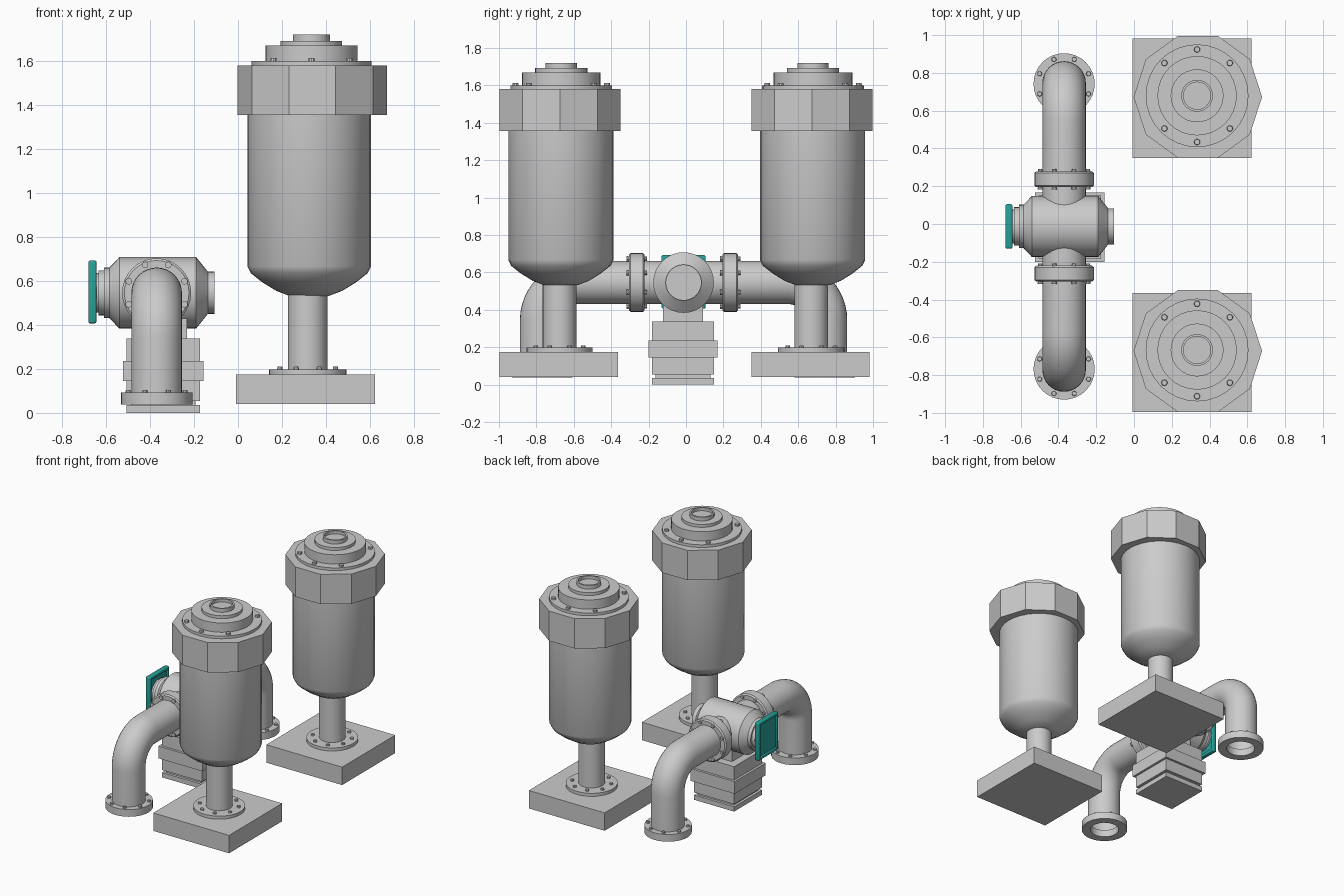
import bpy, bmesh, math
from mathutils import Matrix, Vector

if "Cube" in bpy.data.objects:
    bpy.data.objects.remove(bpy.data.objects["Cube"])

AXES = {'Z': Matrix.Identity(4), 'X': Matrix.Rotation(math.pi / 2, 4, 'Y'),
        'Y': Matrix.Rotation(-math.pi / 2, 4, 'X')}


def finish(name, bm, smooth=True):
    bmesh.ops.recalc_face_normals(bm, faces=bm.faces)
    me = bpy.data.meshes.new(name)
    bm.to_mesh(me)
    bm.free()
    ob = bpy.data.objects.new(name, me)
    bpy.context.collection.objects.link(ob)
    if smooth:
        bpy.ops.object.select_all(action='DESELECT')
        bpy.context.view_layer.objects.active = ob
        ob.select_set(True)
        bpy.ops.object.shade_smooth_by_angle(angle=math.radians(30))
    return ob


def lathe(name, profile, loc, axis='Z', n=32, smooth=True):
    """Revolve (radius, height) points; a closed profile makes a ring."""
    bm = bmesh.new()
    vs = [bm.verts.new((r, 0, h)) for r, h in profile]
    es = [bm.edges.new(p) for p in zip(vs, vs[1:])]
    bmesh.ops.spin(bm, geom=vs + es, cent=(0, 0, 0), axis=(0, 0, 1),
                   angle=math.tau, steps=n)
    bmesh.ops.remove_doubles(bm, verts=bm.verts, dist=1e-4)
    bm.transform(Matrix.Translation(loc) @ AXES[axis])
    return finish(name, bm, smooth)


def box(name, center, size, bevel=0):
    bm = bmesh.new()
    bmesh.ops.create_cube(bm, size=1)
    bm.transform(Matrix.Translation(center) @ Matrix.Diagonal((*size, 1)))
    if bevel:
        bmesh.ops.bevel(bm, geom=bm.edges[:], offset=bevel, segments=3,
                        affect='EDGES', profile=0.5)
    return finish(name, bm, bool(bevel))


def bolts(name, loc, axis, radius, angles, size=0.015, height=0.012):
    bm = bmesh.new()
    for a in angles:
        a = math.radians(a)
        m = Matrix.Translation((radius * math.cos(a), radius * math.sin(a), 0))
        bmesh.ops.create_cone(bm, cap_ends=True, segments=10, radius1=size,
                              radius2=size * 0.75, depth=height * 2, matrix=m)
    bm.transform(Matrix.Translation(loc) @ AXES[axis])
    return finish(name, bm)


def disc(r, z0, z1):
    return [(0, z0), (r, z0), (r, z1), (0, z1)]


def ring(r0, r1, z0, z1):
    return [(r0, z0), (r1, z0), (r1, z1), (r0, z1), (r0, z0)]


EIGHT = [22.5 + 45 * i for i in range(8)]

# Two tanks, each on a square base
for side, y in (("front", -0.673), ("back", 0.673)):
    box(side + "_tank_base", (0.307, y - 0.007, 0.1075), (0.632, 0.632, 0.135))
    lathe(side + "_tank_foot_flange", disc(0.177, 0.17, 0.198), (0.317, y - 0.003, 0))
    bolts(side + "_foot_bolts", (0.317, y - 0.003, 0.198), 'Z', 0.137, EIGHT)
    lathe(side + "_tank_neck", disc(0.09, 0.19, 0.56), (0.317, y - 0.003, 0))
    lathe(side + "_tank_body", [(0, 0.53), (0.09, 0.532), (0.15, 0.555),
          (0.215, 0.595), (0.265, 0.635), (0.281, 0.667), (0.281, 1.4), (0, 1.4)],
          (0.324, y + 0.004, 0))
    lathe(side + "_tank_collar", disc(0.34, 1.355, 1.58), (0.338, y, 0), n=10, smooth=False)
    # stepped lid with a rimmed top cap
    lathe(side + "_tank_lid", [(0, 1.57), (0.272, 1.57), (0.272, 1.6), (0.21, 1.6),
          (0.21, 1.67), (0.14, 1.67), (0.14, 1.692), (0.084, 1.692),
          (0.084, 1.72), (0.072, 1.72), (0.072, 1.697), (0, 1.697)], (0.334, y + 0.006, 0))
    bolts(side + "_lid_bolts", (0.334, y + 0.006, 1.6), 'Z', 0.245,
          (45, 90, 135, 225, 270, 315), 0.019, 0.014)

# Valve body along x
PX, PY, PZ = -0.37, -0.013, 0.546
lathe("valve_body", [(0, -0.655), (0.09, -0.655), (0.09, -0.635), (0.102, -0.635),
      (0.102, -0.61), (0.115, -0.61), (0.115, -0.585), (0.162, -0.54), (0.162, -0.19),
      (0.096, -0.137), (0.096, -0.107), (0, -0.107)], (0, PY, PZ), 'X')

# Teal plate on the valve end
plate = box("valve_plate", (-0.662, PY, 0.55), (0.018, 0.21, 0.26))
rim = [box("plate_rim_%d" % i, c, s, 0.008) for i, (c, s) in enumerate((
    ((-0.662, PY - 0.105, 0.55), (0.036, 0.026, 0.284)),
    ((-0.662, PY + 0.105, 0.55), (0.036, 0.026, 0.284)),
    ((-0.662, PY, 0.42), (0.036, 0.234, 0.026)),
    ((-0.662, PY, 0.68), (0.036, 0.234, 0.026))))]
teal = bpy.data.materials.new("teal")
teal.diffuse_color = (0.02, 0.36, 0.32, 1)
teal.use_nodes = True
teal.node_tree.nodes["Principled BSDF"].inputs["Base Color"].default_value = teal.diffuse_color
for ob in [plate] + rim:
    ob.data.materials.append(teal)

# Pipe elbows, their flanges and bolts on both sides of the valve
R, BEND = 0.115, 0.2
for side, s in (("front", -1), ("back", 1)):
    path = [(0.05, PZ)]
    for i in range(13):
        a = math.pi / 2 * i / 12
        path.append((0.56 + BEND * math.sin(a), PZ - BEND + BEND * math.cos(a)))
    path.append((0.76, 0.045))
    bm = bmesh.new()
    loops = []
    for i, (u, z) in enumerate(path):
        t = math.pi / 2 * min(max(i - 1, 0), 12) / 12
        nrm = Vector((0, s * math.sin(t), math.cos(t)))
        c = Vector((PX, PY + s * u, z))
        loops.append([bm.verts.new(c + R * (math.cos(k * math.tau / 32) * Vector((1, 0, 0))
                      + math.sin(k * math.tau / 32) * nrm)) for k in range(32)])
    for a, b in zip(loops, loops[1:]):
        for k in range(32):
            bm.faces.new((a[k], a[k - 1], b[k - 1], b[k]))
    finish(side + "_pipe_elbow", bm)

    fy = PY + s * 0.25
    lathe(side + "_valve_flange", [(0.1, -0.042), (0.147, -0.042), (0.157, -0.034),
          (0.157, 0.034), (0.147, 0.042), (0.1, 0.042)], (PX, fy, PZ), 'Y')
    for tag, d in (("inner", -0.042), ("outer", 0.042)):
        bolts(side + "_%s_flange_bolts" % tag, (PX, fy + d, PZ), 'Y', 0.137, EIGHT)
    ey = PY + s * 0.755
    lathe(side + "_pipe_end_flange", ring(0.1, 0.162, 0.038, 0.092), (PX, ey, 0))
    bolts(side + "_pipe_end_bolts", (PX, ey, 0.092), 'Z', 0.14, EIGHT)

# Stepped square pedestal under the valve
for name, w, z0, z1 in (("pedestal_foot", 0.333, 0, 0.036), ("pedestal_groove", 0.295, 0.03, 0.06),
                        ("pedestal_lower", 0.333, 0.055, 0.147), ("pedestal_band", 0.368, 0.145, 0.237),
                        ("pedestal_upper", 0.333, 0.235, 0.338), ("pedestal_neck", 0.215, 0.33, 0.45)):
    box(name, (-0.34, PY - 0.003, (z0 + z1) / 2), (w, w, z1 - z0))
